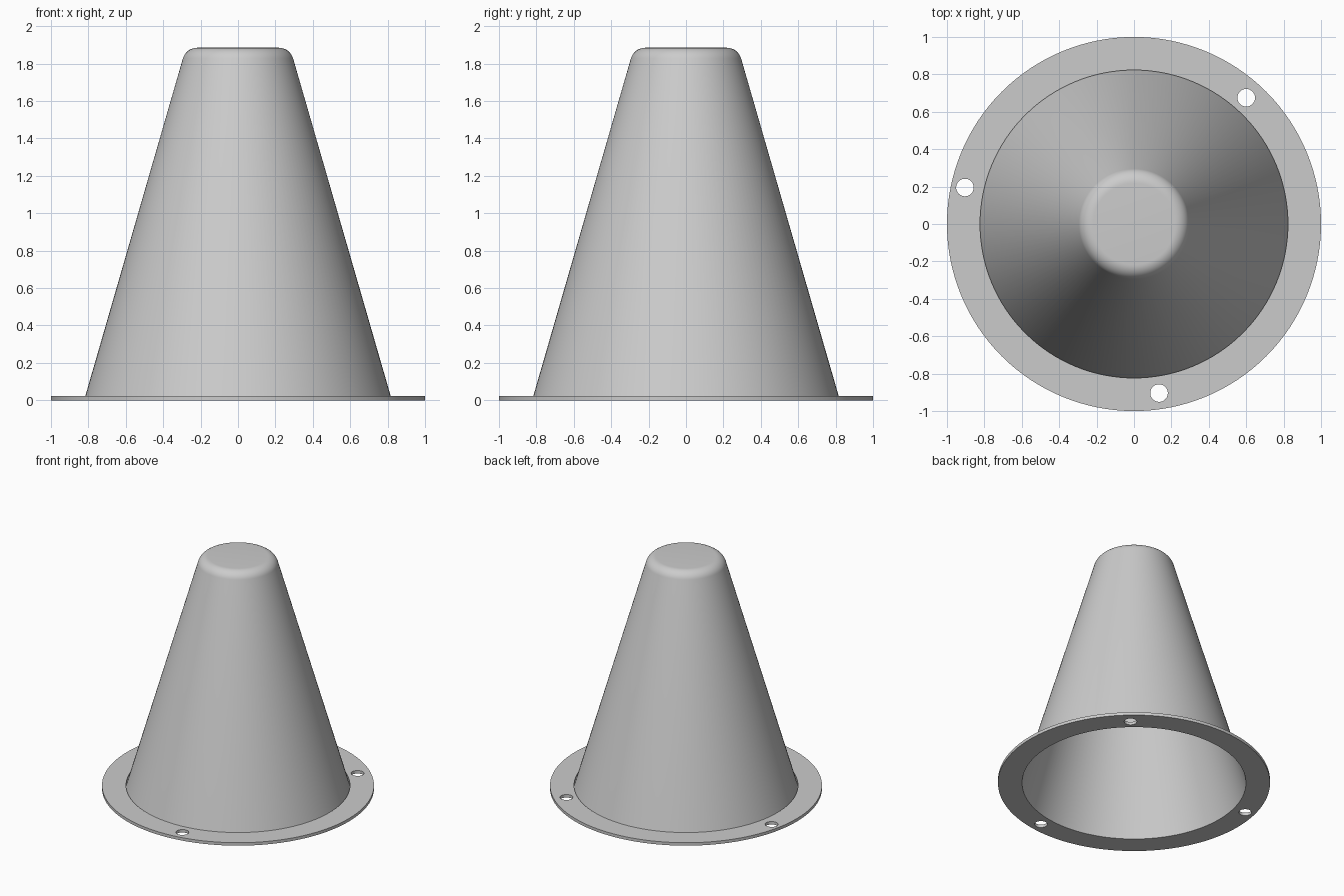
import bpy
import bmesh
from math import atan2, cos, sin, tan, pi, radians
from mathutils import Matrix, Vector

cube = bpy.data.objects.get("Cube")
if cube:
    bpy.data.objects.remove(cube, do_unlink=True)

SEGMENTS = 128
BASE_RADIUS = 0.823
CORNER_RADIUS = 0.278   # where the slanted wall would meet the flat top
HEIGHT = 1.885
FILLET = 0.08
FLANGE_THICKNESS = 0.024

grey = bpy.data.materials.new("light_grey")
grey.use_nodes = True
grey.diffuse_color = (0.6, 0.6, 0.6, 1)
grey.node_tree.nodes["Principled BSDF"].inputs["Base Color"].default_value = grey.diffuse_color


def add_object(name, mesh):
    obj = bpy.data.objects.new(name, mesh)
    bpy.context.collection.objects.link(obj)
    mesh.materials.clear()
    mesh.materials.append(grey)
    bpy.ops.object.select_all(action='DESELECT')
    obj.select_set(True)
    bpy.context.view_layer.objects.active = obj
    bpy.ops.object.shade_smooth_by_angle(angle=radians(30))
    return obj


# Open-bottomed cone shell: slanted wall, rounded shoulder, flat top
slope = atan2(BASE_RADIUS - CORNER_RADIUS, HEIGHT)
flat_radius = CORNER_RADIUS - FILLET * tan((pi / 2 - slope) / 2)
profile = [(BASE_RADIUS, 0)]
steps = 10
for i in range(steps + 1):
    a = slope + (pi / 2 - slope) * i / steps
    profile.append((flat_radius + FILLET * cos(a), HEIGHT - FILLET + FILLET * sin(a)))
profile.append((0, HEIGHT))

bm = bmesh.new()
verts = [bm.verts.new((r, 0, z)) for r, z in profile]
edges = [bm.edges.new(pair) for pair in zip(verts, verts[1:])]
bmesh.ops.spin(bm, geom=verts + edges, cent=(0, 0, 0), axis=(0, 0, 1),
               angle=2 * pi, steps=SEGMENTS)
bmesh.ops.remove_doubles(bm, verts=bm.verts, dist=0.0001)
bmesh.ops.recalc_face_normals(bm, faces=bm.faces)
top = max(bm.faces, key=lambda f: f.calc_center_median().z)
if top.normal.z < 0:
    bmesh.ops.reverse_faces(bm, faces=bm.faces)
shell = bpy.data.meshes.new("cone_shell")
bm.to_mesh(shell)
bm.free()
add_object("cone_shell", shell)

# Flat flange: filled outline with the large opening and three bolt holes
outline = bpy.data.curves.new("flange_outline", 'CURVE')
outline.dimensions = '2D'
outline.fill_mode = 'BOTH'
outline.extrude = FLANGE_THICKNESS / 2


def add_circle(x, y, radius, count):
    spline = outline.splines.new('POLY')
    spline.points.add(count - 1)
    spline.use_cyclic_u = True
    for i, point in enumerate(spline.points):
        a = 2 * pi * i / count
        point.co = (x + radius * cos(a), y + radius * sin(a), 0, 1)


add_circle(0, 0, 1, SEGMENTS)
add_circle(0, 0, BASE_RADIUS, SEGMENTS)
for x, y in [(0.6, 0.675), (-0.904, 0.195), (0.134, -0.904)]:
    add_circle(x, y, 0.047, 32)

helper = bpy.data.objects.new("flange_outline", outline)
bpy.context.collection.objects.link(helper)
bpy.context.view_layer.update()
evaluated = helper.evaluated_get(bpy.context.evaluated_depsgraph_get())
flange = bpy.data.meshes.new_from_object(evaluated)
bpy.data.objects.remove(helper, do_unlink=True)

bm = bmesh.new()
bm.from_mesh(flange)
bmesh.ops.remove_doubles(bm, verts=bm.verts, dist=0.0001)
bmesh.ops.recalc_face_normals(bm, faces=bm.faces)
bmesh.ops.transform(bm, matrix=Matrix.Translation(Vector((0, 0, FLANGE_THICKNESS / 2))),
                    verts=bm.verts)
bm.to_mesh(flange)
bm.free()
add_object("flange", flange)
